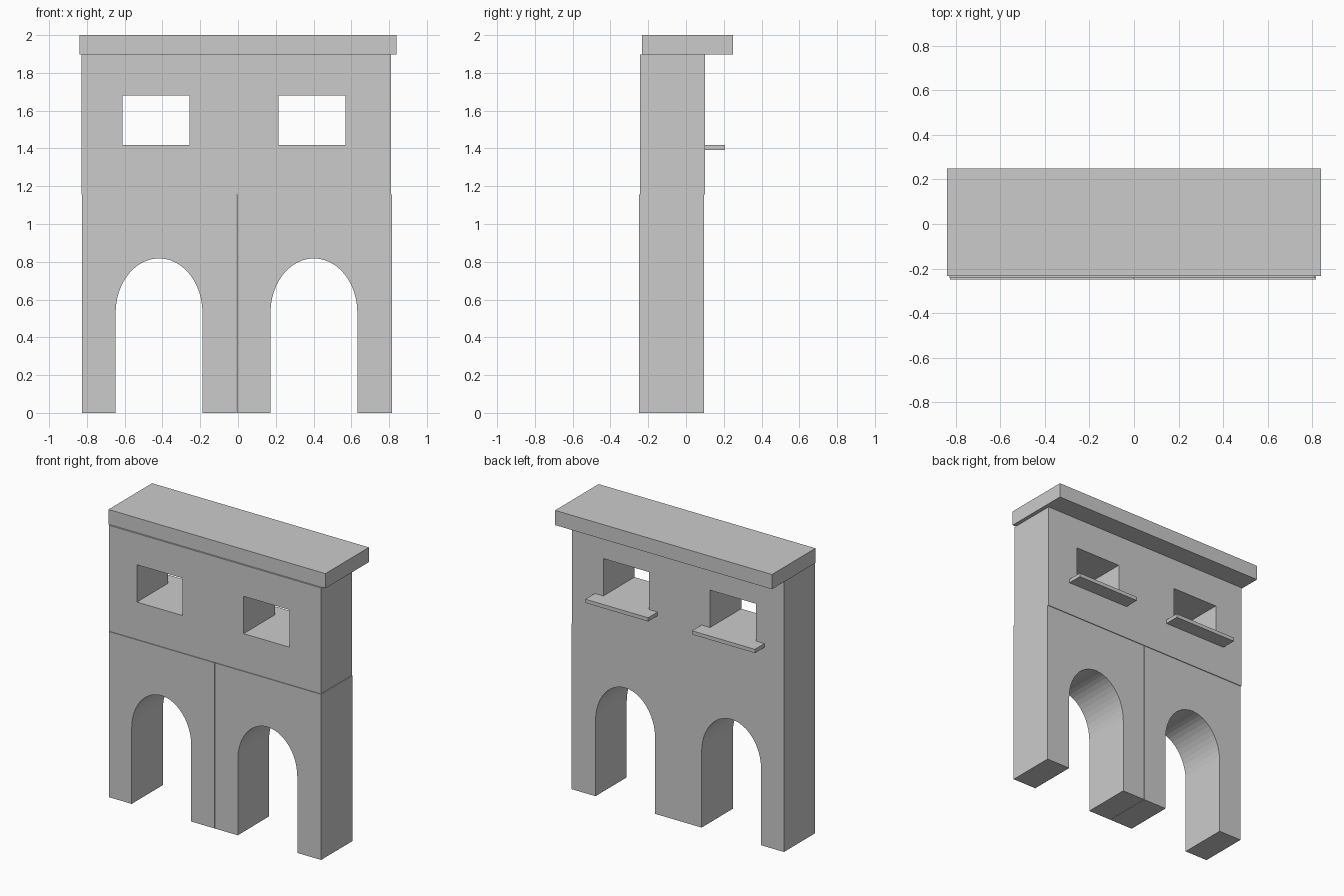
import bpy, bmesh
from math import pi, sin, cos

if "Cube" in bpy.data.objects:
    bpy.data.objects.remove(bpy.data.objects["Cube"])


def finish(bm, name):
    bmesh.ops.recalc_face_normals(bm, faces=bm.faces)
    me = bpy.data.meshes.new(name)
    bm.to_mesh(me)
    bm.free()
    ob = bpy.data.objects.new(name, me)
    bpy.context.collection.objects.link(ob)
    return ob


def ring(bm, pts, y):
    return [bm.verts.new((x, y, z)) for x, z in pts]


def bridge(bm, a, b):
    for i in range(len(a)):
        j = (i + 1) % len(a)
        bm.faces.new((a[i], a[j], b[j], b[i]))


def rect(x0, x1, z0, z1):
    return [(x0, z0), (x1, z0), (x1, z1), (x0, z1)]


def prism(name, pts, y0, y1):
    bm = bmesh.new()
    a, b = ring(bm, pts, y0), ring(bm, pts, y1)
    bm.faces.new(a)
    bm.faces.new(b)
    bridge(bm, a, b)
    return finish(bm, name)


def pierced_block(name, outer, inner, y0, y1):
    # closed loop of four bridged rings: front, outside, back, opening
    bm = bmesh.new()
    rings = [ring(bm, p, y) for p, y in
             ((outer, y0), (outer, y1), (inner, y1), (inner, y0))]
    for i in range(4):
        bridge(bm, rings[i], rings[(i + 1) % 4])
    return finish(bm, name)


SPRING, RISE, HALF, SEG = 0.53, 0.288, 0.23, 24

for side, lx, ux, arch_x, win_x in (
        ("left", (-0.825, -0.007), (-0.828, -0.006), -0.418, -0.434),
        ("right", (-0.004, 0.816), (-0.006, 0.811), 0.402, 0.391)):
    # ground-floor archway
    arch = [(arch_x - HALF * cos(pi * i / SEG), SPRING + RISE * sin(pi * i / SEG))
            for i in range(SEG + 1)]
    profile = ([(lx[0], 0), (arch_x - HALF, 0)] + arch +
               [(arch_x + HALF, 0), (lx[1], 0), (lx[1], 1.157), (lx[0], 1.157)])
    prism("archway_" + side, profile, -0.248, 0.096)
    # upper wall with window opening
    pierced_block("upper_wall_" + side, rect(*ux, 1.157, 1.897),
                  rect(win_x - 0.177, win_x + 0.177, 1.418, 1.679), -0.243, 0.101)
    # window sill on the rear side
    prism("window_sill_" + side,
          rect(win_x - 0.243, win_x + 0.243, 1.392, 1.418), 0.101, 0.206)

# flat roof slab
prism("roof_slab", rect(-0.838, 0.838, 1.897, 2.0), -0.232, 0.248)
